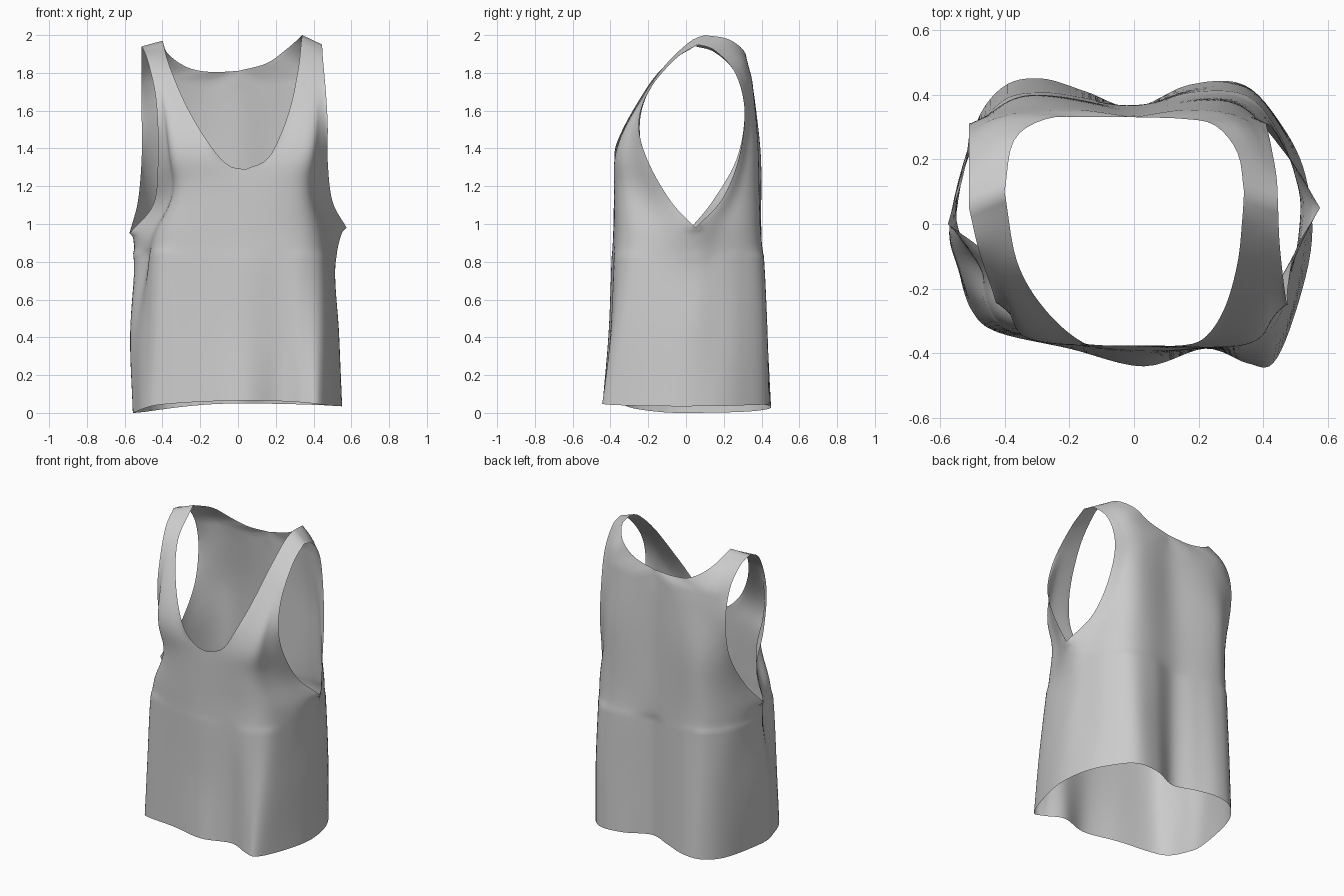
import bpy, bmesh, math
from mathutils import Vector as V

if "Cube" in bpy.data.objects:
    bpy.data.objects.remove(bpy.data.objects["Cube"])

SEG = 6          # samples between section points
QUARTER = 5      # section points per quarter
COLS = SEG * QUARTER
ROWS = 40        # rows from chest to shoulder


def catmull(a, b, c, d, t):
    return 0.5 * (2*b + (c-a)*t + (2*a-5*b+4*c-d)*t*t + (3*b-3*c+d-a)*t**3)


def spline(pts, n):
    """Open curve through pts, resampled to n+1 evenly spaced points."""
    p = [V(q) for q in pts]
    p = [2*p[0]-p[1]] + p + [2*p[-1]-p[-2]]
    fine = [catmull(*p[i:i+4], k/20) for i in range(len(p)-3) for k in range(20)] + [p[-2]]
    d = [0]
    for a, b in zip(fine, fine[1:]):
        d.append(d[-1] + (b-a).length)
    out, j = [], 0
    for i in range(n+1):
        w = d[-1]*i/n
        while j < len(d)-2 and d[j+1] < w:
            j += 1
        out.append(fine[j].lerp(fine[j+1], min(1, (w-d[j])/(d[j+1]-d[j]))))
    return out


def section(z4, xy):
    """Closed cloth section; z4 = heights at front, right, back, left."""
    p = []
    for i, (x, y) in enumerate(xy):
        q, f = divmod(i, QUARTER)
        f = (1-math.cos(math.pi*f/QUARTER))/2
        p.append(V((x, y, z4[q]*(1-f) + z4[(q+1) % 4]*f)))
    n = len(p)
    return [catmull(p[i-1], p[i], p[(i+1) % n], p[(i+2) % n], k/SEG)
            for i in range(n) for k in range(SEG)]


# Body sections: front centre > right seam > back centre > left seam
hem = section((.065, .035, .05, .0), [
    (.03, -.44), (.22, -.385), (.35, -.43), (.43, -.43), (.5, -.27),
    (.55, -.05), (.53, .15), (.46, .3), (.34, .43), (.17, .43),
    (0, .36), (-.15, .41), (-.29, .45), (-.41, .42), (-.5, .28),
    (-.555, -.02), (-.54, -.15), (-.5, -.27), (-.42, -.335), (-.2, -.385)])
hip = section((.42,)*4, [
    (.02, -.41), (.22, -.385), (.34, -.40), (.44, -.37), (.5, -.22),
    (.535, 0), (.51, .15), (.46, .29), (.35, .42), (.18, .42),
    (0, .36), (-.15, .40), (-.29, .43), (-.41, .40), (-.5, .27),
    (-.57, 0), (-.54, -.13), (-.49, -.25), (-.415, -.33), (-.2, -.375)])
waist = section((.78,)*4, [
    (.02, -.395), (.2, -.385), (.34, -.375), (.44, -.31), (.485, -.17),
    (.515, .03), (.5, .14), (.45, .28), (.35, .4), (.18, .41),
    (0, .36), (-.15, .39), (-.29, .41), (-.41, .38), (-.51, .24),
    (-.55, 0), (-.48, -.13), (-.47, -.24), (-.405, -.325), (-.2, -.37)])
chest = section((.98, .98, .98, .95), [
    (.02, -.385), (.19, -.38), (.34, -.36), (.43, -.285), (.475, -.14),
    (.575, .05), (.5, .17), (.44, .29), (.34, .385), (.18, .395),
    (0, .36), (-.15, .385), (-.29, .4), (-.41, .375), (-.51, .23),
    (-.575, 0), (-.46, -.14), (-.445, -.24), (-.385, -.325), (-.2, -.37)])

bm = bmesh.new()


def skin(rows):
    vs = [[bm.verts.new(p) for p in r] for r in rows]
    for a, b in zip(vs, vs[1:]):
        for j in range(len(a)-1):
            bm.faces.new((a[j], a[j+1], b[j+1], b[j]))


# Lower body: loft through the sections
rings = [2*hem[i]-hip[i] for i in range(len(hem))], hem, hip, waist, chest, \
        [2*chest[i]-waist[i] for i in range(len(hem))]
rows = []
for k in range(3):
    for t in range(10):
        rows.append([catmull(*[rings[k+m][j] for m in range(4)], t/10) for j in range(len(hem))])
rows.append(chest)
skin([r + [r[0]] for r in rows])


# Upper quarters: from chest section up between neckline and armhole
def quarter(base, neck, arm, centre_rows):
    c, n0 = base[0], V(neck[0])
    inner = [c.lerp(n0, i/centre_rows) for i in range(centre_rows)]
    inner += spline(neck, ROWS-centre_rows)
    outer = spline([base[-1]] + arm, ROWS)
    puff = .025 if c.y > 0 else 0
    out = []
    for i in range(ROWS+1):
        u = min(1, max(0, (i/ROWS-.3)/.65))
        w = 1 - u*u*(3-2*u)
        # the chest curve shrinks with the width and depth of the piece
        sc = [min(1, max(0, (inner[i][a]-outer[i][a])/(base[0][a]-base[-1][a])))**.7
              for a in (0, 1)]
        row = []
        for j, b in enumerate(base):
            dev = w*(b - base[0].lerp(base[-1], j/COLS))
            bulge = puff*math.sin(math.pi*j/COLS)*math.sin(math.pi*i/ROWS)**2
            row.append(inner[i].lerp(outer[i], j/COLS)
                       + V((dev.x*sc[0], dev.y*sc[1] + bulge, dev.z*sc[1])))
        out.append(row)
    skin(out)


loop = chest + [chest[0]]
q = [loop[i*COLS:(i+1)*COLS+1] for i in range(4)]
tip_r, tip_l = (.34, .1, 2), (-.40, .1, 1.97)      # neck ends of shoulders
end_r, end_l = (.445, .06, 1.95), (-.51, .05, 1.94)  # arm ends of shoulders

# front right
quarter(q[0], [(.04, -.375, 1.29), (.15, -.375, 1.34), (.22, -.35, 1.46),
               (.28, -.26, 1.63), (.32, -.12, 1.83), (.335, .02, 1.965), tip_r],
        [(.5, -.08, 1.12), (.475, -.2, 1.33), (.475, -.25, 1.52),
         (.465, -.2, 1.7), (.45, -.06, 1.87), end_r], 11)
# back right
quarter(q[1][::-1], [(0, .33, 1.81), (.15, .325, 1.85), (.25, .305, 1.92), (.32, .22, 1.98), tip_r],
        [(.49, .19, 1.13), (.44, .28, 1.35), (.41, .31, 1.6),
         (.42, .26, 1.8), (.44, .15, 1.92), end_r], 23)
# back left
quarter(q[2], [(0, .33, 1.81), (-.15, .33, 1.805), (-.27, .325, 1.83), (-.37, .26, 1.9), tip_l],
        [(-.53, .14, 1.12), (-.51, .27, 1.35), (-.51, .31, 1.6),
         (-.51, .26, 1.8), (-.51, .15, 1.91), end_l], 23)
# front left
quarter(q[3][::-1], [(.04, -.375, 1.29), (-.05, -.375, 1.31), (-.15, -.37, 1.42),
                     (-.27, -.27, 1.62), (-.36, -.12, 1.83), tip_l],
        [(-.45, -.1, 1.1), (-.425, -.21, 1.3), (-.425, -.245, 1.52),
         (-.44, -.2, 1.7), (-.48, -.08, 1.87), end_l], 11)

# Sew the pieces together and relax the chest cloth
bmesh.ops.remove_doubles(bm, verts=bm.verts, dist=.0005)
soft = [v for v in bm.verts if not v.is_boundary and .85 < v.co.z < 1.75]
for _ in range(20):
    bmesh.ops.smooth_vert(bm, verts=soft, factor=.5, use_axis_x=True, use_axis_y=True, use_axis_z=True)
bmesh.ops.recalc_face_normals(bm, faces=bm.faces)
me = bpy.data.meshes.new("tank_top")
bm.to_mesh(me)
bm.free()
for f in me.polygons:
    f.use_smooth = True
bpy.context.collection.objects.link(bpy.data.objects.new("tank_top", me))
